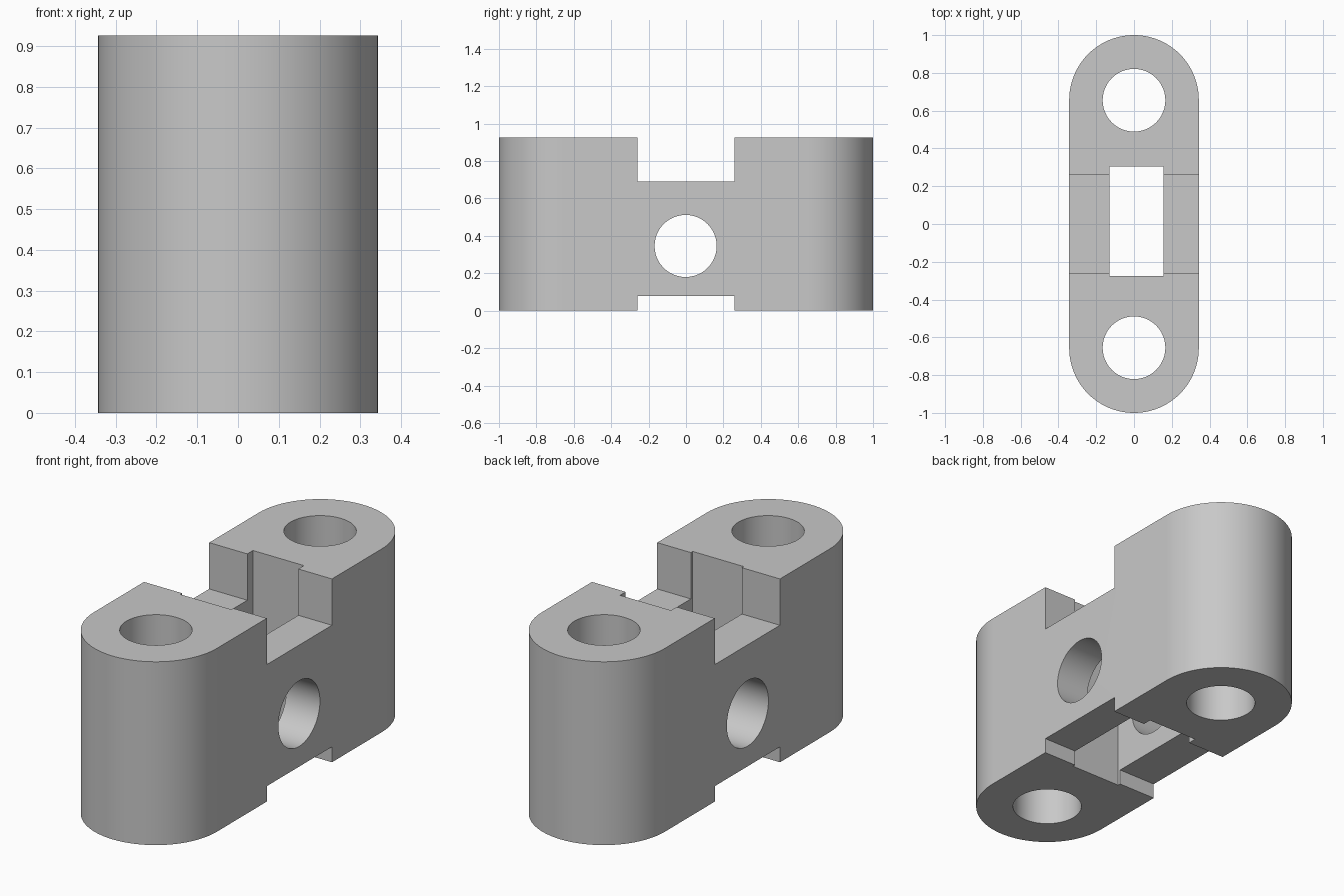
import bpy, bmesh
from math import pi, sin, cos

cube = bpy.data.objects.get("Cube")
if cube:
    bpy.data.objects.remove(cube, do_unlink=True)

HEIGHT, RADIUS, END_Y = 0.926, 0.343, 0.657
BORE = 0.166
SEG = 48

grey = bpy.data.materials.new("plain grey")
grey.use_nodes = True
colour = (0.58, 0.58, 0.58, 1)
grey.diffuse_color = colour
grey.node_tree.nodes["Principled BSDF"].inputs["Base Color"].default_value = colour


def prism(name, outline, z0, z1):
    """Extrude a flat counter-clockwise outline from z0 up to z1."""
    bm = bmesh.new()
    base = bm.faces.new([bm.verts.new((x, y, z0)) for x, y in outline])
    top = bmesh.ops.extrude_face_region(bm, geom=[base])["geom"]
    bmesh.ops.translate(bm, vec=(0, 0, z1 - z0),
                        verts=[v for v in top if isinstance(v, bmesh.types.BMVert)])
    bmesh.ops.recalc_face_normals(bm, faces=bm.faces)
    mesh = bpy.data.meshes.new(name)
    bm.to_mesh(mesh)
    bm.free()
    mesh.materials.append(grey)
    obj = bpy.data.objects.new(name, mesh)
    bpy.context.collection.objects.link(obj)
    return obj


def box(name, x0, x1, y0, y1, z0, z1):
    return prism(name, [(x0, y0), (x1, y0), (x1, y1), (x0, y1)], z0, z1)


def arc(radius, cy, start, sweep, steps):
    return [(radius * cos(start + sweep * i / steps),
             cy + radius * sin(start + sweep * i / steps)) for i in range(steps + 1)]


def rod(name, cy, z0, z1):
    return prism(name, arc(BORE, cy, 0, 2 * pi, SEG)[:-1], z0, z1)


# Block with rounded ends
block = prism("connector_block",
              arc(RADIUS, END_Y, 0, pi, SEG) + arc(RADIUS, -END_Y, pi, pi, SEG),
              0, HEIGHT)

# Upright bores, cross bore, central slot, and notches above and below
cutters = [rod("bore_cutter", s * 0.655, -0.5, 1.5) for s in (-1, 1)]
cross = rod("cross_bore_cutter", 0, -1, 1)
cross.rotation_euler = (0, pi / 2, 0)
cross.location = (0, -0.002, 0.346)
cutters += [
    cross,
    box("slot_cutter", -0.13, 0.155, -0.275, 0.305, -0.5, 1.5),
    box("top_notch_cutter", -1, 1, -0.26, 0.26, 0.692, 1.5),
    box("bottom_notch_cutter", -1, 1, -0.26, 0.26, -0.5, 0.078),
]

bpy.ops.object.select_all(action="DESELECT")
block.select_set(True)
bpy.context.view_layer.objects.active = block
for cutter in cutters:
    cutter.hide_render = True
    mod = block.modifiers.new(cutter.name, "BOOLEAN")
    mod.operation = "DIFFERENCE"
    mod.solver = "EXACT"
    mod.object = cutter
    bpy.ops.object.modifier_apply(modifier=mod.name)
for cutter in cutters:
    bpy.data.objects.remove(cutter, do_unlink=True)

bpy.ops.object.shade_smooth_by_angle(angle=pi / 6)
